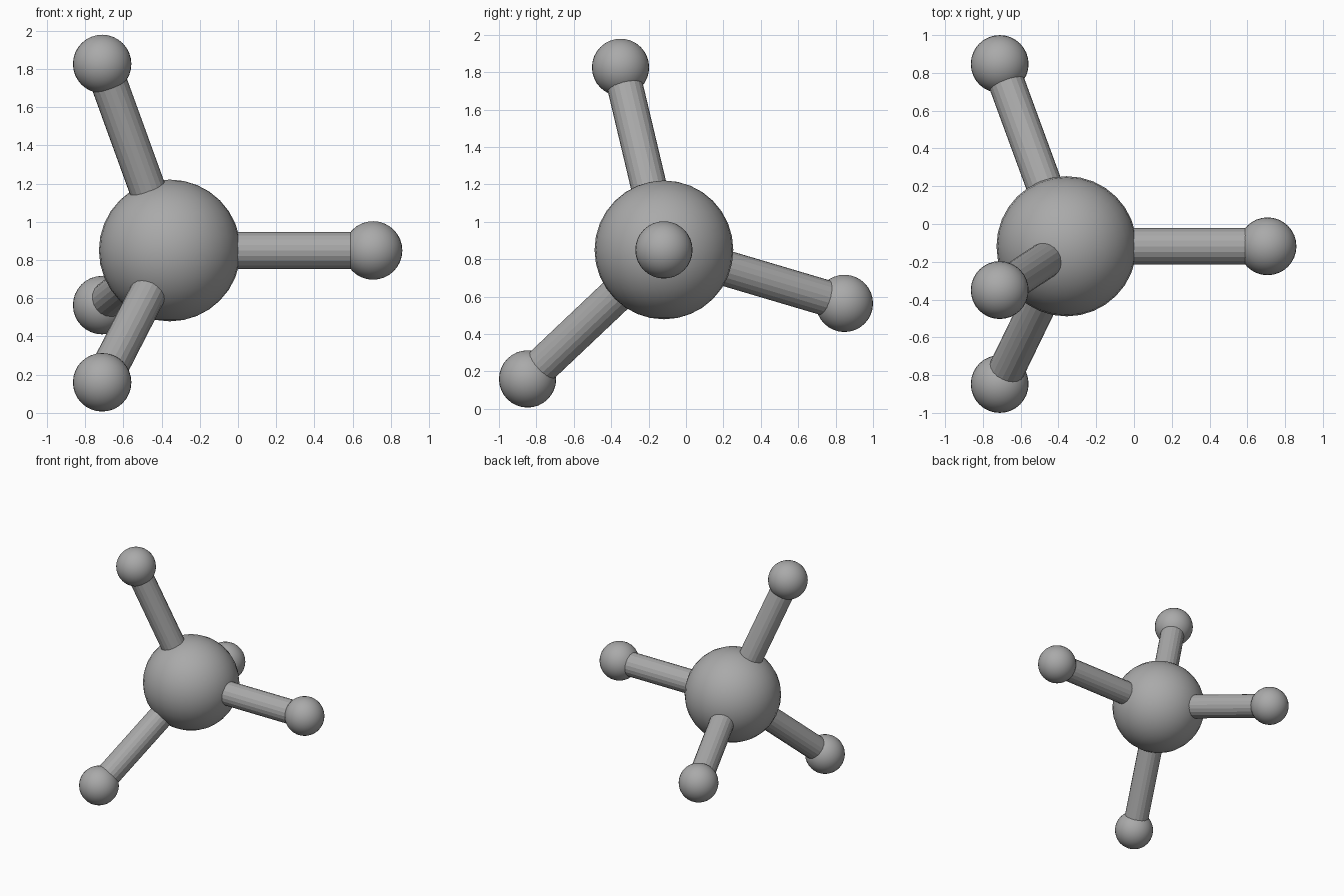
import bpy
from mathutils import Vector

cube = bpy.data.objects.get("Cube")
if cube:
    bpy.data.objects.remove(cube, do_unlink=True)

grey = bpy.data.materials.new("mid_grey")
grey.use_nodes = True
colour = (0.4, 0.4, 0.4, 1)
grey.diffuse_color = colour
grey.node_tree.nodes["Principled BSDF"].inputs["Base Color"].default_value = colour

CORE = Vector((-0.357, -0.118, 0.85))
CORE_RADIUS, TIP_RADIUS, ROD_RADIUS = 0.371, 0.153, 0.096


def finish(name):
    obj = bpy.context.object
    obj.name = name
    obj.data.materials.append(grey)
    return obj


def ball(name, centre, radius):
    bpy.ops.mesh.primitive_uv_sphere_add(segments=32, ring_count=16, radius=radius, location=centre)
    bpy.ops.object.shade_smooth()
    return finish(name)


def rod(name, start, end):
    # Straight faceted bar running between two ball centres
    axis = end - start
    bpy.ops.mesh.primitive_cylinder_add(vertices=20, radius=ROD_RADIUS, depth=axis.length,
                                        location=(start + end) / 2)
    obj = finish(name)
    obj.rotation_euler = axis.to_track_quat("Z", "Y").to_euler()


# Large central ball
ball("central_ball", CORE, CORE_RADIUS)

# Four outer balls, each joined to the centre by a rod
tips = {
    "left": (0.707, -0.118, 0.85),
    "upper": (-0.711, -0.35, 1.826),
    "front": (-0.711, -0.847, 0.16),
    "back": (-0.711, 0.847, 0.564),
}
for side, place in tips.items():
    tip = Vector(place)
    rod(side + "_rod", CORE, tip)
    ball(side + "_ball", tip, TIP_RADIUS)
